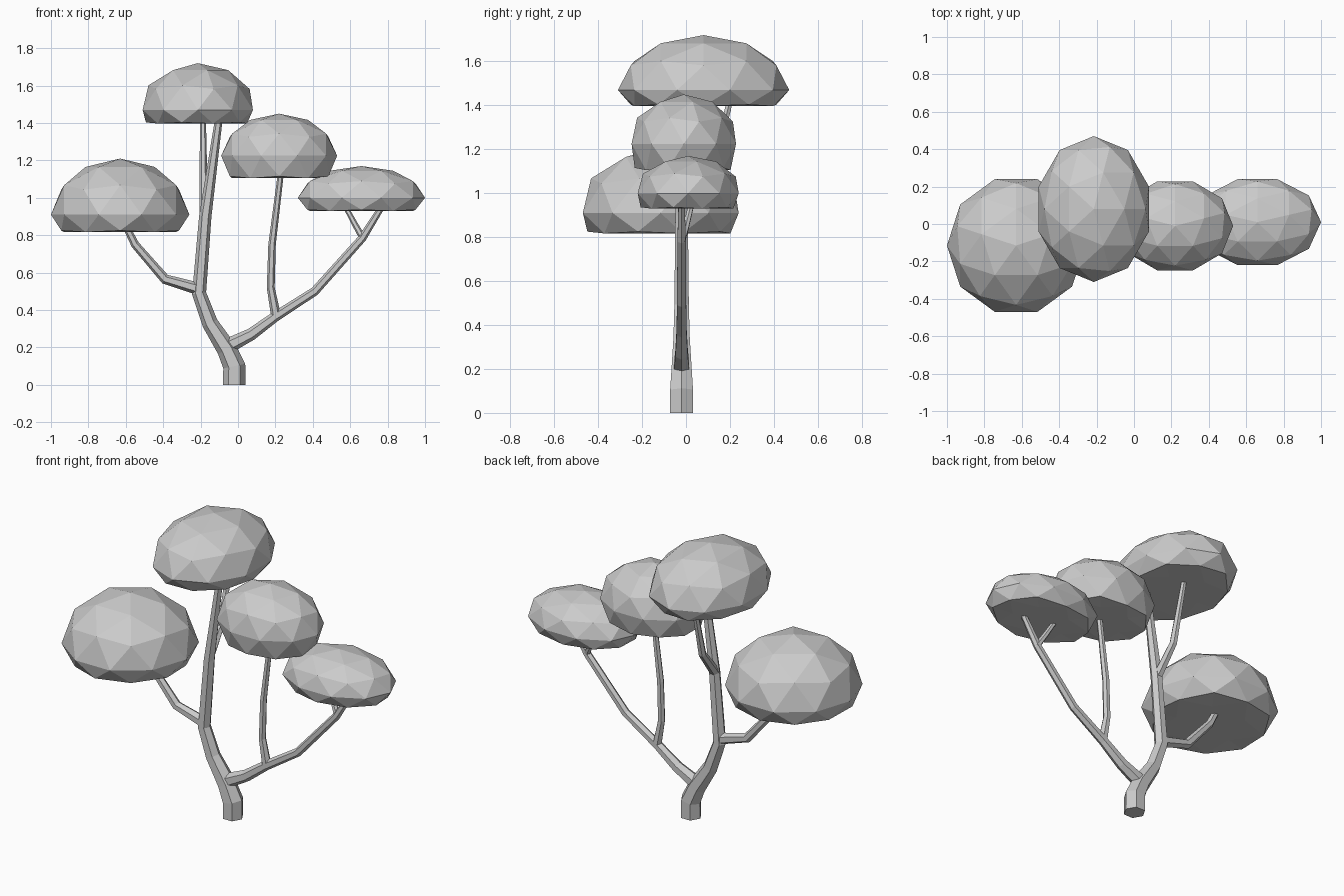
import bpy, bmesh, math
from mathutils import Vector, Matrix

if "Cube" in bpy.data.objects:
    bpy.data.objects.remove(bpy.data.objects["Cube"])


def finish(bm, name):
    bmesh.ops.recalc_face_normals(bm, faces=bm.faces)
    mesh = bpy.data.meshes.new(name)
    bm.to_mesh(mesh)
    bm.free()
    bpy.context.collection.objects.link(bpy.data.objects.new(name, mesh))


def branch(name, path, sides=6):
    """Tapered tube along (x, y, z, radius) points."""
    bm = bmesh.new()
    pts = [Vector(p[:3]) for p in path]
    rings = []
    for i, p in enumerate(pts):
        a = (p - pts[i - 1]).normalized() if i else Vector()
        b = (pts[i + 1] - p).normalized() if i + 1 < len(pts) else Vector()
        t = (a + b).normalized()
        u = Vector((0, 1, 0)).cross(t).normalized()
        v = t.cross(u)
        ring = []
        for k in range(sides):
            ang = 2 * math.pi * k / sides
            ring.append(bm.verts.new(p + path[i][3] * (u * math.cos(ang) + v * math.sin(ang))))
        rings.append(ring)
    for r0, r1 in zip(rings, rings[1:]):
        for k in range(sides):
            j = (k + 1) % sides
            bm.faces.new((r0[k], r0[j], r1[j], r1[k]))
    bm.faces.new(rings[0])
    bm.faces.new(rings[-1])
    finish(bm, name)


def canopy(name, centre, radii, depth, turn):
    """Faceted dome with a flattened underside; centre lies on the widest ring."""
    bm = bmesh.new()
    bmesh.ops.create_icosphere(bm, subdivisions=2, radius=1)
    bmesh.ops.rotate(bm, verts=bm.verts, matrix=Matrix.Rotation(math.radians(turn), 3, 'Z'))
    for v in bm.verts:
        x, y, z = v.co
        if z < 0:
            z = -depth * (min(1, -z / 0.49) if z > -0.5 else 1)
        else:
            z *= radii[2]
        v.co = Vector(centre) + Vector((x * radii[0], y * radii[1], z))
    finish(bm, name)


Y = -0.02

# trunk continuing into the main limb
branch("trunk", [(-0.02, Y, 0, 0.06), (-0.02, Y, 0.10, 0.06), (-0.06, Y, 0.19, 0.053),
                 (-0.15, Y, 0.33, 0.043), (-0.208, Y, 0.49, 0.038),
                 (-0.175, Y, 0.90, 0.033), (-0.10, Y, 1.44, 0.02)])

# side limbs
branch("left_limb", [(-0.20, Y, 0.51, 0.034), (-0.39, Y, 0.565, 0.027),
                     (-0.55, Y, 0.75, 0.022), (-0.61, Y, 0.87, 0.018)])
branch("rear_limb", [(-0.178, Y, 0.90, 0.028), (-0.185, 0.11, 1.06, 0.022),
                     (-0.187, 0.205, 1.44, 0.015)])
branch("right_limb", [(-0.07, Y, 0.20, 0.042), (0.07, Y, 0.27, 0.033), (0.20, Y, 0.365, 0.027),
                      (0.41, Y, 0.50, 0.024), (0.665, Y, 0.785, 0.022), (0.78, Y, 0.97, 0.016)])
branch("right_twig", [(0.67, Y, 0.78, 0.018), (0.63, 0.0, 0.85, 0.016), (0.565, 0.03, 0.97, 0.013)])
branch("middle_limb", [(0.205, Y, 0.36, 0.027), (0.175, Y, 0.52, 0.021),
                       (0.182, Y, 0.75, 0.02), (0.23, Y, 1.14, 0.016)])

# leaf canopies
canopy("left_canopy", (-0.63, -0.115, 0.91), (0.37, 0.373, 0.30), 0.093, 90)
canopy("top_canopy", (-0.215, 0.08, 1.47), (0.31, 0.39, 0.25), 0.073, 0)
canopy("middle_canopy", (0.22, -0.01, 1.225), (0.31, 0.25, 0.225), 0.12, 90)
canopy("right_canopy", (0.66, 0.01, 1.00), (0.34, 0.242, 0.17), 0.07, 90)
